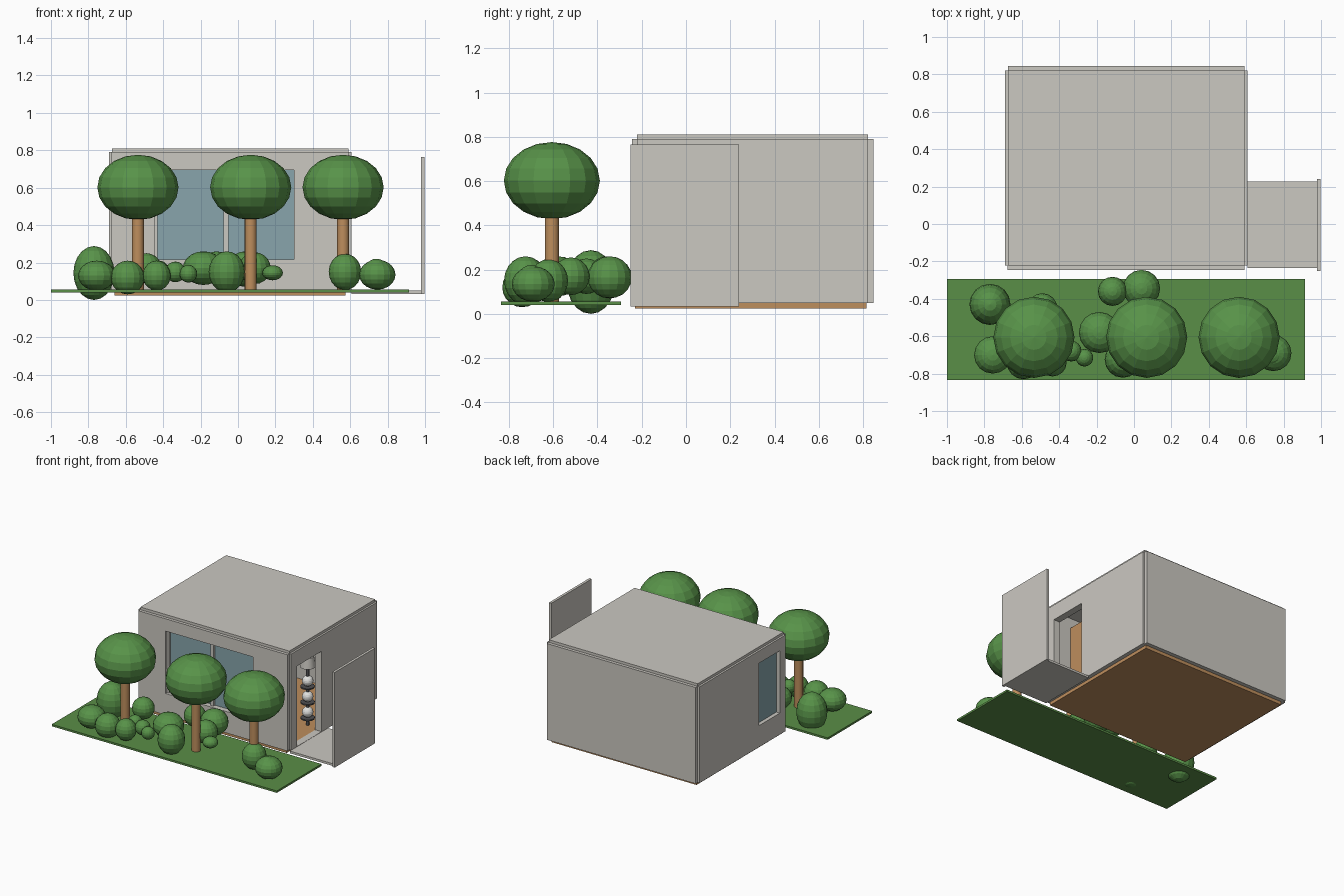
import bpy, bmesh
from mathutils import Matrix, Vector

cube = bpy.data.objects.get("Cube")
if cube:
    bpy.data.objects.remove(cube, do_unlink=True)


def material(name, r, g, b):
    """Make a flat material from 8-bit display values."""
    col = [((c / 255 + 0.055) / 1.055) ** 2.4 for c in (r, g, b)] + [1]
    m = bpy.data.materials.new(name)
    m.use_nodes = True
    m.diffuse_color = col
    m.node_tree.nodes["Principled BSDF"].inputs["Base Color"].default_value = col
    return m


plaster = material("plaster", 203, 200, 193)
wood = material("wood", 190, 142, 93)
glass = material("glass", 136, 165, 172)
leaf = material("leaf_green", 88, 147, 73)
grass = material("grass_green", 90, 142, 71)
white = material("white", 225, 225, 222)
metal = material("dark_metal", 80, 80, 82)


def finish(name, bm, mat):
    bmesh.ops.recalc_face_normals(bm, faces=bm.faces)
    me = bpy.data.meshes.new(name)
    bm.to_mesh(me)
    bm.free()
    me.materials.append(mat)
    ob = bpy.data.objects.new(name, me)
    bpy.context.collection.objects.link(ob)
    return ob


def box(name, mat, x, y, z):
    """Box from (low, high) ranges on each axis."""
    bm = bmesh.new()
    size = Vector((x[1] - x[0], y[1] - y[0], z[1] - z[0]))
    mid = Vector((sum(x), sum(y), sum(z))) / 2
    bmesh.ops.create_cube(bm, size=1, matrix=Matrix.Translation(mid) @ Matrix.Diagonal(size).to_4x4())
    return finish(name, bm, mat)


def ball(name, mat, centre, rx, rz):
    bm = bmesh.new()
    bmesh.ops.create_uvsphere(bm, u_segments=16, v_segments=10, radius=1,
                              matrix=Matrix.Translation(centre) @ Matrix.Diagonal((rx, rx, rz, 1)))
    return finish(name, bm, mat)


def post(name, mat, x, y, z, r, top=None, sides=16):
    bm = bmesh.new()
    bmesh.ops.create_cone(bm, cap_ends=True, segments=sides, radius1=r,
                          radius2=r if top is None else top, depth=z[1] - z[0],
                          matrix=Matrix.Translation((x, y, sum(z) / 2)))
    ob = finish(name, bm, mat)
    for p in ob.data.polygons:
        p.use_smooth = len(p.vertices) == 4
    return ob


def holed_wall(name, axis, span, z, hole, hole_z, depth):
    """Wall with one rectangular opening; axis is the direction it faces."""
    def ring(d, u, h):
        pts = [(u[0], h[0]), (u[1], h[0]), (u[1], h[1]), (u[0], h[1])]
        return [bm.verts.new((d, a, b) if axis == "x" else (a, d, b)) for a, b in pts]

    bm = bmesh.new()
    loops = [ring(depth[0], span, z), ring(depth[1], span, z),
             ring(depth[1], hole, hole_z), ring(depth[0], hole, hole_z)]
    for k in range(4):
        a, b = loops[k], loops[(k + 1) % 4]
        for i in range(4):
            j = (i + 1) % 4
            bm.faces.new((a[i], a[j], b[j], b[i]))
    return finish(name, bm, plaster)


# House extents: inner core and the thin cladding outside it
X, Y = (-0.675, 0.592), (-0.222, 0.822)
CORE_Z, CLAD_Z = (0.05, 0.76), (0.05, 0.79)
WIN_Z, DOOR_Z = (0.215, 0.695), (0.052, 0.67)
FRONT_WIN, SIDE_WIN, DOOR = (-0.445, 0.30), (-0.155, 0.10), (-0.15, 0.15)
T = 0.04

# Floor and roof
box("floor_slab", wood, (-0.66, 0.575), (-0.23, 0.815), (0.025, 0.05))
box("roof_slab", plaster, X, Y, (0.76, 0.81))

# Front wall with large window
holed_wall("front_cladding", "y", X, CLAD_Z, FRONT_WIN, WIN_Z, (-0.245, Y[0]))
holed_wall("front_inner_wall", "y", X, CORE_Z, FRONT_WIN, WIN_Z, (Y[0], Y[0] + T))
box("front_glass", glass, FRONT_WIN, (-0.205, -0.195), WIN_Z)
box("window_side_frame", plaster, (-0.445, -0.43), (-0.225, -0.185), WIN_Z)
box("window_mullion", plaster, (-0.077, -0.052), (-0.225, -0.185), WIN_Z)

# Right and left walls with doorway and window
inner_y = (Y[0] + T, Y[1] - T)
holed_wall("door_cladding", "x", Y, CLAD_Z, DOOR, DOOR_Z, (X[1], 0.606))
holed_wall("door_inner_wall", "x", inner_y, CORE_Z, DOOR, DOOR_Z, (X[1] - T, X[1]))
holed_wall("side_cladding", "x", Y, CLAD_Z, SIDE_WIN, WIN_Z, (-0.69, X[0]))
holed_wall("side_inner_wall", "x", inner_y, CORE_Z, SIDE_WIN, WIN_Z, (X[0], X[0] + T))
box("side_glass", glass, (-0.66, -0.65), SIDE_WIN, WIN_Z)

# Back wall
box("back_cladding", plaster, X, (Y[1], 0.846), CLAD_Z)
box("back_inner_wall", plaster, X, (Y[1] - T, Y[1]), CORE_Z)

# Entry landing and upright screen panel
box("entry_landing", plaster, (0.606, 0.98), (-0.235, 0.228), (0.033, 0.05))
box("screen_panel", plaster, (0.978, 0.998), (-0.25, 0.24), (0.033, 0.765))

# Furnishing seen through the doorway
box("wardrobe", wood, (0.32, 0.43), (-0.18, 0.0), (0.05, 0.68))
post("lamp_stand", metal, 0.46, 0.19, (0.05, 0.5), 0.012, sides=8)
post("lamp_shade", plaster, 0.46, 0.19, (0.5, 0.58), 0.055, 0.045)
for k in range(3):
    post("shelf_tray", metal, 0.46, 0.19, (0.1 + k * 0.12, 0.11 + k * 0.12), 0.05)
    ball("shelf_bowl", white, (0.46, 0.19, 0.15 + k * 0.12), 0.04, 0.04)

# Garden strip
box("lawn", grass, (-1.0, 0.915), (-0.835, -0.293), (0.04, 0.055))

# Trees
for x in (-0.535, 0.068, 0.562):
    post("tree_trunk", wood, x, -0.606, (0.05, 0.48), 0.032)
    ball("tree_crown", leaf, (x, -0.606, 0.602), 0.217, 0.174)

# Bushes: x, y, z, horizontal radius, vertical radius
bushes = [
    (-.77, -.43, .144, .11, .144), (-.755, -.70, .13, .1, .08),
    (-.59, -.74, .12, .09, .09), (-.435, -.74, .13, .075, .08),
    (-.49, -.45, .17, .08, .08), (-.335, -.68, .15, .055, .055),
    (-.265, -.715, .14, .047, .047), (-.185, -.58, .17, .11, .09),
    (-.06, -.725, .15, .097, .11), (-.115, -.36, .18, .078, .08),
    (.04, -.345, .165, .1, .095), (.09, -.52, .17, .085, .085),
    (.185, -.6, .145, .055, .04), (.572, -.62, .15, .087, .097),
    (.745, -.69, .135, .097, .08), (.74, -.7, .165, .06, .055),
    (-.42, -.65, .16, .05, .05),
]
for x, y, z, rx, rz in bushes:
    ball("bush", leaf, (x, y, z), rx, rz)
